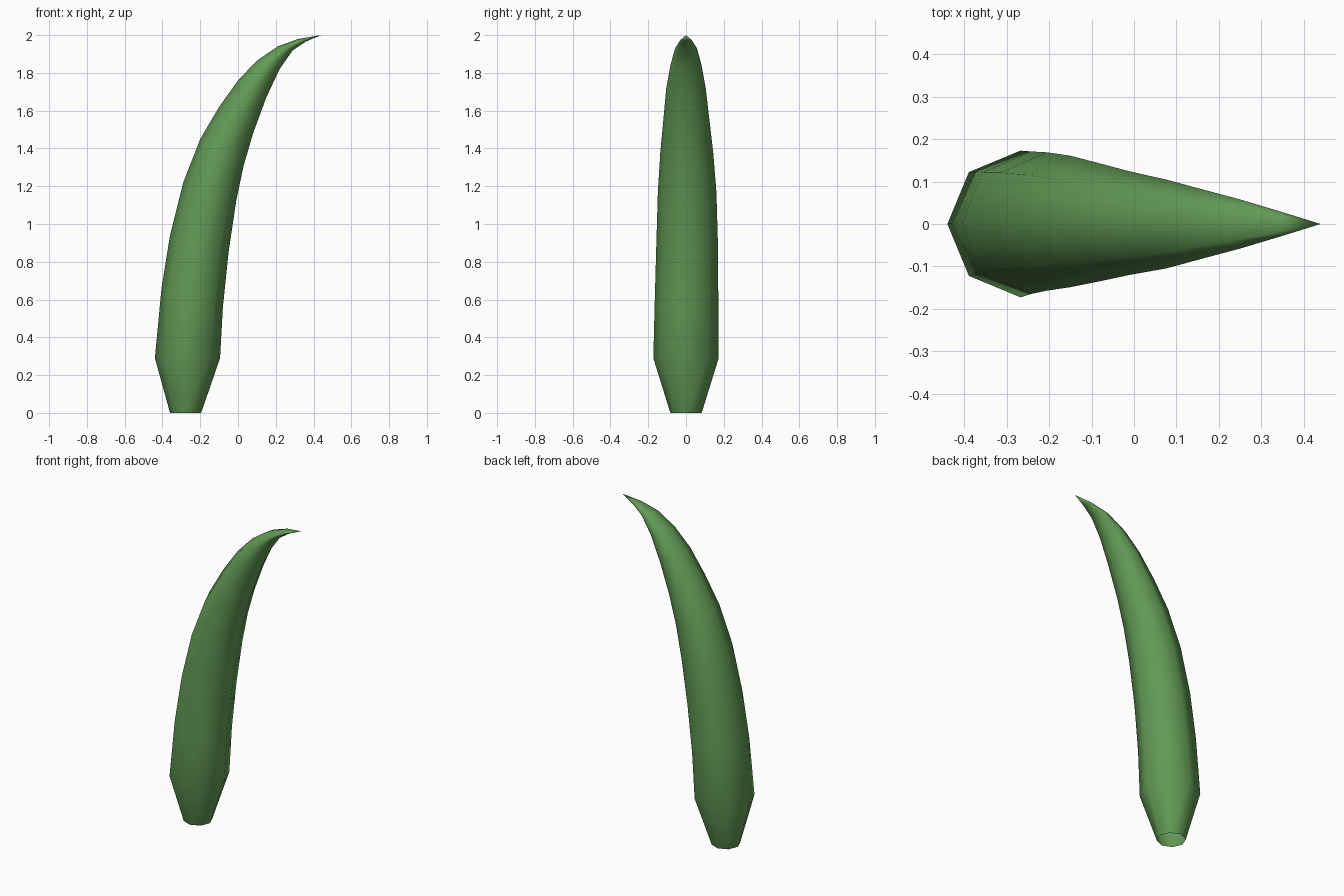
import bpy, bmesh, math
from mathutils import Vector

if "Cube" in bpy.data.objects:
    bpy.data.objects.remove(bpy.data.objects["Cube"])

SIDES = 8

# Each section: outer edge (x, z), inner edge (x, z), half width in y, y shift
SECTIONS = [
    ((-0.36, 0.00), (-0.195, 0.00), 0.083, 0.0),
    ((-0.44, 0.29), (-0.095, 0.29), 0.173, 0.0),
    ((-0.405, 0.66), (-0.08, 0.56), 0.168, 0.003),
    ((-0.36, 0.94), (-0.05, 0.85), 0.163, 0.006),
    ((-0.29, 1.22), (-0.01, 1.12), 0.155, 0.006),
    ((-0.20, 1.45), (0.03, 1.31), 0.140, 0.004),
    ((-0.10, 1.62), (0.08, 1.48), 0.122, 0.002),
    ((0.00, 1.76), (0.15, 1.67), 0.105, 0.0),
    ((0.10, 1.865), (0.22, 1.82), 0.082, 0.0),
    ((0.21, 1.94), (0.29, 1.92), 0.058, 0.0),
    ((0.32, 1.98), (0.36, 1.966), 0.031, 0.0),
]
TIP = (0.44, 0.0, 2.0)

# Curved leaf: eight-sided rings lofted to a point, open at the root
bm = bmesh.new()
rings = []
for (ox, oz), (ix, iz), half, shift in SECTIONS:
    centre = Vector(((ox + ix) / 2, shift, (oz + iz) / 2))
    across = Vector(((ix - ox) / 2, 0, (iz - oz) / 2))
    ring = []
    for k in range(SIDES):
        a = 2 * math.pi * k / SIDES
        ring.append(bm.verts.new(centre + across * math.cos(a)
                                 + Vector((0, half * math.sin(a), 0))))
    rings.append(ring)
for low, high in zip(rings, rings[1:]):
    for k in range(SIDES):
        n = (k + 1) % SIDES
        bm.faces.new((low[k], low[n], high[n], high[k]))
tip = bm.verts.new(TIP)
for k in range(SIDES):
    bm.faces.new((rings[-1][k], rings[-1][(k + 1) % SIDES], tip))
for f in bm.faces:
    f.smooth = True

mesh = bpy.data.meshes.new("leaf")
bm.to_mesh(mesh)
bm.free()
leaf = bpy.data.objects.new("leaf", mesh)
bpy.context.collection.objects.link(leaf)

# Green leaf colour
green = bpy.data.materials.new("leaf_green")
green.diffuse_color = (0.12, 0.32, 0.09, 1)
green.use_nodes = True
green.node_tree.nodes["Principled BSDF"].inputs["Base Color"].default_value = green.diffuse_color
mesh.materials.append(green)
